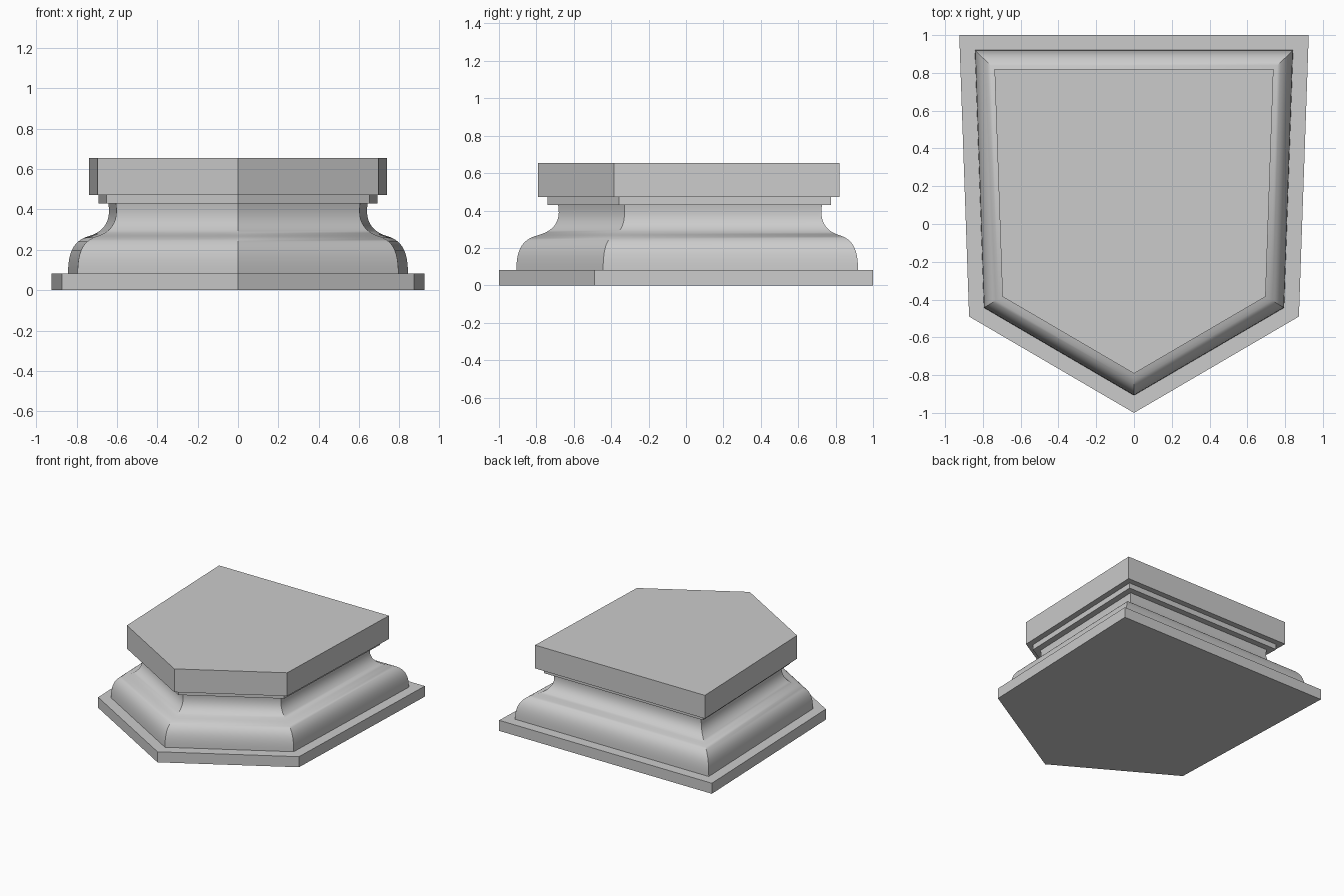
import bpy, bmesh, math
from mathutils import Vector
from mathutils.geometry import interpolate_bezier

if "Cube" in bpy.data.objects:
    bpy.data.objects.remove(bpy.data.objects["Cube"])

# Five-sided footprint, counter-clockwise from the front point
OUTLINE = [Vector(p) for p in
           [(0, -1), (0.873, -0.49), (0.925, 1), (-0.925, 1), (-0.873, -0.49)]]


def inset(points, d):
    """Move every edge inward by d, keeping mitred corners."""
    result = []
    for i, p in enumerate(points):
        a = (p - points[i - 1]).normalized()
        b = (points[(i + 1) % len(points)] - p).normalized()
        na, nb = Vector((-a.y, a.x)), Vector((-b.y, b.x))
        result.append(p + (na + nb) * d / (1 + na.dot(nb)))
    return result


def sweep(name, profile):
    """Closed solid from a profile of (inset, height) pairs run round the footprint."""
    bm = bmesh.new()
    rings = [[bm.verts.new((p.x, p.y, z)) for p in inset(OUTLINE, d)]
             for d, z in profile]
    n = len(OUTLINE)
    for low, high in zip(rings, rings[1:]):
        for i in range(n):
            j = (i + 1) % n
            bm.faces.new((low[i], low[j], high[j], high[i]))
    bm.faces.new(rings[0][::-1])
    bm.faces.new(rings[-1])
    mesh = bpy.data.meshes.new(name)
    bm.to_mesh(mesh)
    bm.free()
    obj = bpy.data.objects.new(name, mesh)
    bpy.context.collection.objects.link(obj)
    return obj


def curve(p0, h0, h1, p1, count):
    pts = interpolate_bezier(*[Vector((*p, 0)) for p in (p0, h0, h1, p1)], count)
    return [(p.x, p.y) for p in pts]


# Bottom plate
sweep("bottom_plate", [(0, 0), (0, 0.083)])

# S-shaped moulding: convex below, hollow above
lower = curve((0.08, 0.083), (0.081, 0.19), (0.105, 0.245), (0.18, 0.268), 12)
upper = curve((0.18, 0.268), (0.255, 0.291), (0.287, 0.345), (0.273, 0.43), 12)
moulding = sweep("curved_moulding", lower + upper[1:])
bpy.context.view_layer.objects.active = moulding
moulding.select_set(True)
bpy.ops.object.shade_smooth_by_angle(angle=math.radians(30))

# Thin step and top slab
sweep("thin_step", [(0.225, 0.43), (0.225, 0.472)])
sweep("top_slab", [(0.18, 0.472), (0.18, 0.655)])
